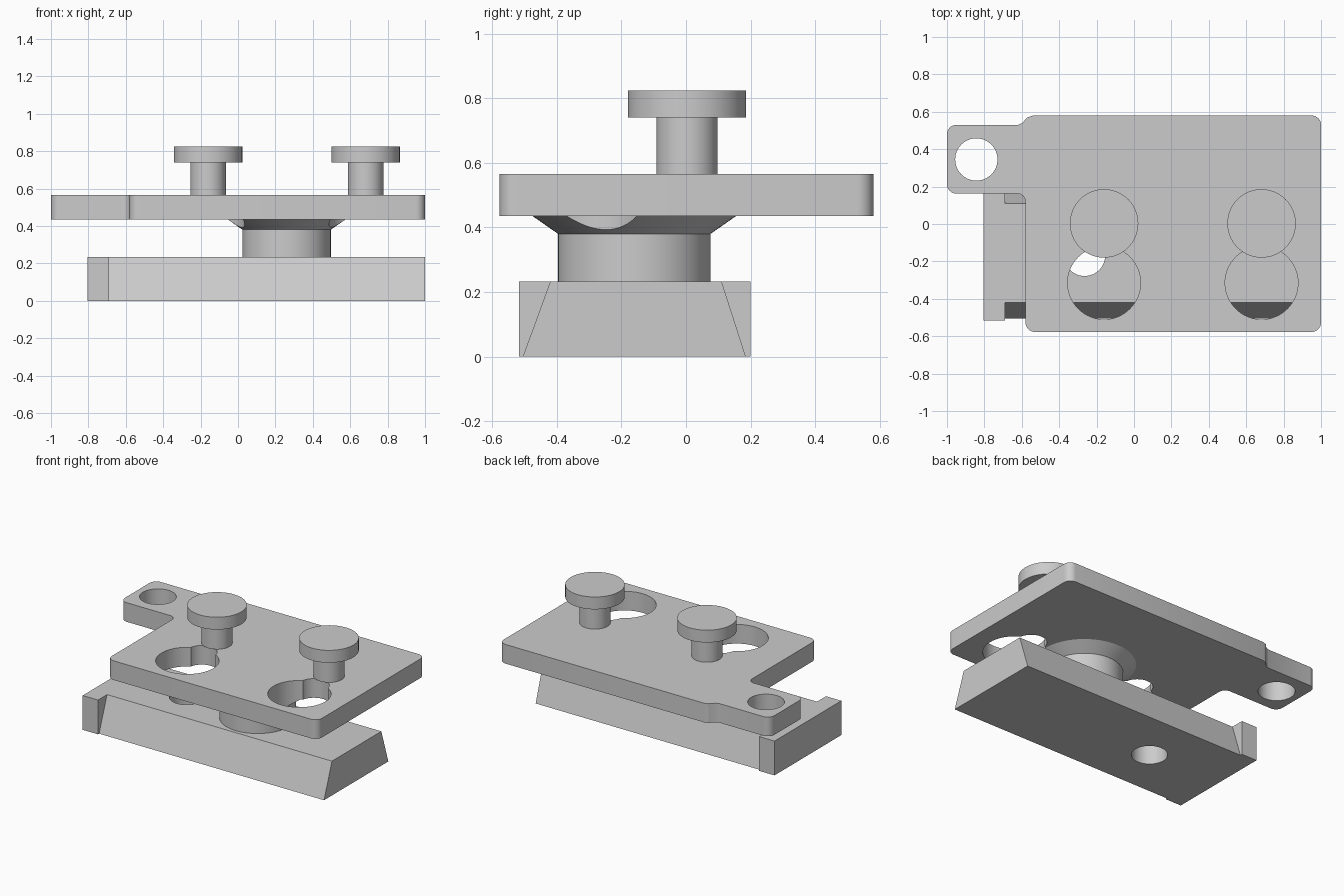
import bpy
import bmesh
from math import radians, sin, cos, pi
from mathutils import Vector

cube = bpy.data.objects.get("Cube")
if cube:
    bpy.data.objects.remove(cube, do_unlink=True)

grey = bpy.data.materials.new("plain grey")
grey.use_nodes = True
grey.diffuse_color = (0.6, 0.6, 0.6, 1)
grey.node_tree.nodes["Principled BSDF"].inputs["Base Color"].default_value = (0.6, 0.6, 0.6, 1)


def finish(name, bm):
    bmesh.ops.recalc_face_normals(bm, faces=bm.faces)
    mesh = bpy.data.meshes.new(name)
    bm.to_mesh(mesh)
    bm.free()
    mesh.materials.append(grey)
    obj = bpy.data.objects.new(name, mesh)
    bpy.context.collection.objects.link(obj)
    return obj


def prism(name, points, offset):
    """Extrude a closed planar outline along an offset."""
    bm = bmesh.new()
    face = bm.faces.new([bm.verts.new(p) for p in points])
    side = bmesh.ops.extrude_face_region(bm, geom=[face], use_keep_orig=True)["geom"]
    moved = [v for v in side if isinstance(v, bmesh.types.BMVert)]
    bmesh.ops.translate(bm, verts=moved, vec=offset)
    return finish(name, bm)


def lathe(name, x, y, profile, steps=64):
    """Turn a (radius, height) profile about a vertical axis."""
    bm = bmesh.new()
    rings = []
    for r, z in profile:
        ring = bmesh.ops.create_circle(bm, segments=steps, radius=r)["verts"]
        bmesh.ops.translate(bm, verts=ring, vec=(x, y, z))
        rings.append(ring)
    for a, b in zip(rings, rings[1:]):
        for i in range(steps):
            j = (i + 1) % steps
            bm.faces.new((a[i], a[j], b[j], b[i]))
    bm.faces.new(rings[0])
    bm.faces.new(rings[-1])
    return finish(name, bm)


def rounded(corners, z, steps=8):
    """Outline whose (x, y, radius) right-angle corners are rounded."""
    pts = []
    for i, (x, y, r) in enumerate(corners):
        p = Vector((x, y, z))
        if r == 0:
            pts.append(p)
            continue
        before = Vector((*corners[i - 1][:2], z))
        after = Vector((*corners[(i + 1) % len(corners)][:2], z))
        u, v = (before - p).normalized() * r, (after - p).normalized() * r
        for k in range(steps + 1):
            a = pi / 2 * k / steps
            pts.append(p + u * (1 - sin(a)) + v * (1 - cos(a)))
    return pts


def drill(obj, x, y, r):
    """Cut a round vertical hole through a part."""
    cutter = lathe("cutter", x, y, [(r, -0.2), (r, 1.2)])
    cutter.hide_render = True
    mod = obj.modifiers.new("hole", "BOOLEAN")
    mod.operation = "DIFFERENCE"
    mod.solver = "EXACT"
    mod.object = cutter
    bpy.context.view_layer.objects.active = obj
    bpy.ops.object.modifier_apply(modifier=mod.name)
    bpy.data.objects.remove(cutter, do_unlink=True)


# Dovetail base rail with its end stop
rail = prism("base_rail", [(-0.69, -0.505, 0), (-0.69, 0.185, 0),
                           (-0.69, 0.11, 0.233), (-0.69, -0.42, 0.233)], (1.69, 0, 0))
stop = prism("end_stop", [(-0.805, -0.517, 0), (-0.805, 0.2, 0),
                          (-0.805, 0.2, 0.233), (-0.805, -0.517, 0.233)], (0.115, 0, 0))
drill(rail, -0.264, -0.168, 0.11)

# Round pillar flaring out under the plate
pillar = lathe("pillar", 0.26, -0.16, [(0.236, 0.233), (0.236, 0.38), (0.315, 0.435)])

# Top plate with side tab
outline = [(-0.58, -0.577, 0.05), (1, -0.577, 0.05), (1, 0.58, 0.05),
           (-0.54, 0.58, 0), (-0.57, 0.57, 0), (-0.598, 0.54, 0), (-0.62, 0.53, 0),
           (-1, 0.53, 0.05), (-1, 0.163, 0.05), (-0.58, 0.163, 0.045)]
plate = prism("top_plate", rounded(outline, 0.435), (0, 0, 0.13))
drill(plate, -0.843, 0.345, 0.113)

# Keyholes, each with a knob behind
parts = [rail, stop, pillar, plate]
for side, x in (("right", -0.16), ("left", 0.682)):
    drill(plate, x, -0.315, 0.195)
    drill(plate, x, -0.16, 0.095)
    drill(pillar, x, -0.315, 0.195)
    parts.append(lathe(side + "_knob", x, 0.003, [(0.095, 0.565), (0.095, 0.74),
                                                  (0.183, 0.74), (0.183, 0.824)]))

# Smooth round walls, sharp edges
bpy.ops.object.select_all(action="DESELECT")
for obj in parts:
    obj.select_set(True)
bpy.context.view_layer.objects.active = plate
bpy.ops.object.shade_smooth_by_angle(angle=radians(25))
